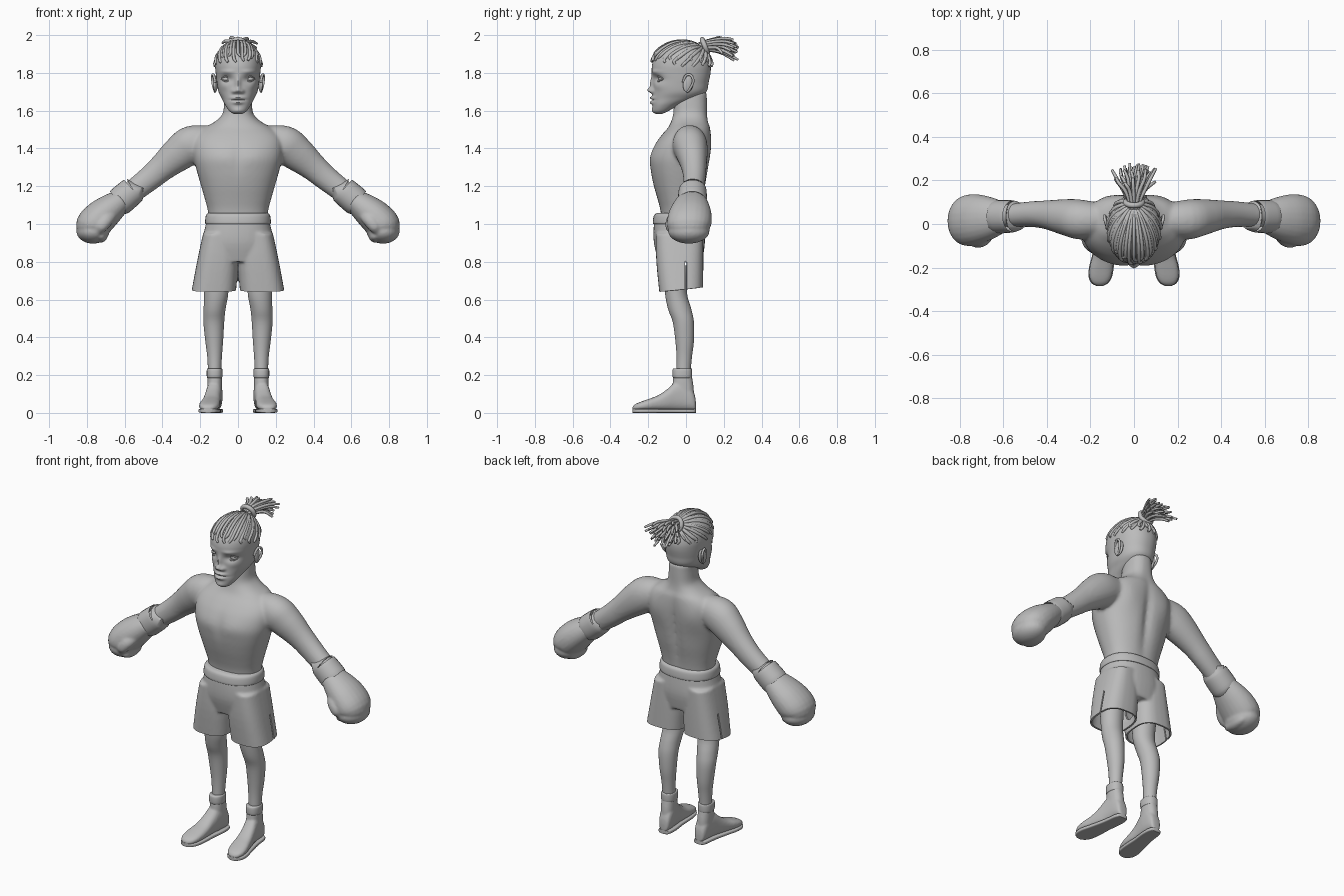
import bpy, bmesh, math, random
from mathutils import Vector, Matrix

random.seed(4)
if "Cube" in bpy.data.objects:
    bpy.data.objects.remove(bpy.data.objects["Cube"])

clay = bpy.data.materials.new("clay_grey")
clay.use_nodes = True
clay.diffuse_color = (0.5, 0.5, 0.5, 1)
clay.node_tree.nodes["Principled BSDF"].inputs["Base Color"].default_value = (0.5, 0.5, 0.5, 1)


def spline(keys, steps):
    """Catmull-Rom interpolation of equal-length tuples."""
    out = []
    for i in range(len(keys) - 1):
        a, b, c, d = (keys[min(max(i + k, 0), len(keys) - 1)] for k in (-1, 0, 1, 2))
        for s in range(steps):
            t = s / steps
            out.append(tuple(q + 0.5 * t * (r - p + t * (2 * p - 5 * q + 4 * r - w + t * (3 * (q - r) + w - p)))
                             for p, q, r, w in zip(a, b, c, d)))
    return out + [keys[-1]]


def loft(bm, frames, sides=32, power=2.3):
    """Skin superellipse sections given as (centre, half axis u, half axis v)."""
    rings = []
    for c, u, v in frames:
        ring = []
        for i in range(sides):
            a = 2 * math.pi * i / sides
            ca, sa = math.cos(a), math.sin(a)
            ring.append(bm.verts.new(c + u * math.copysign(abs(ca) ** (2 / power), ca)
                                     + v * math.copysign(abs(sa) ** (2 / power), sa)))
        rings.append(ring)
    for lo, hi in zip(rings, rings[1:]):
        for i in range(sides):
            j = (i + 1) % sides
            bm.faces.new((lo[i], lo[j], hi[j], hi[i]))
    bm.faces.new(rings[0])
    bm.faces.new(rings[-1])


def upright(bm, keys, steps=4, **kw):
    """Sections stacked in z: (z, front y, back y, half width, centre x)."""
    loft(bm, [(Vector((x, (f + b) / 2, z)), Vector((w, 0, 0)), Vector((0, (b - f) / 2, 0)))
              for z, f, b, w, x in spline(keys, steps)], **kw)


def tube(bm, keys, flat=1.0, side=1):
    """Round limb through (x, y, z, radius)."""
    pts = spline([(side * x, y, z, r) for x, y, z, r in keys], 4)
    y_axis = Vector((0, 1, 0))
    frames = []
    for i, p in enumerate(pts):
        t = Vector(pts[min(i + 1, len(pts) - 1)][:3]) - Vector(pts[max(i - 1, 0)][:3])
        frames.append((Vector(p[:3]), t.cross(y_axis).normalized() * p[3], y_axis * p[3] * flat))
    loft(bm, frames, sides=24, power=2.1)


def ball(bm, loc, radii, rot=None):
    m = Matrix.Translation(loc) @ (rot or Matrix()) @ Matrix.Diagonal((*radii, 1))
    bmesh.ops.create_uvsphere(bm, u_segments=24, v_segments=16, radius=1, matrix=m)


def sculpt(bm, bumps, back=False):
    """Push the front or back along y with soft symmetric bumps."""
    for v in bm.verts:
        if (v.co.y > 0) == back:
            x, z = abs(v.co.x), v.co.z
            v.co.y += sum(d * math.exp(-((x - bx) / sx) ** 2 - ((z - bz) / sz) ** 2)
                          for bx, bz, sx, sz, d in bumps)


def smooth(obj):
    bpy.ops.object.select_all(action='DESELECT')
    obj.select_set(True)
    bpy.context.view_layer.objects.active = obj
    bpy.ops.object.shade_smooth_by_angle(angle=math.radians(50))


def finish(name, bm, voxel=0, relax=0, mirror=False):
    bmesh.ops.recalc_face_normals(bm, faces=bm.faces)
    mesh = bpy.data.meshes.new(name)
    bm.to_mesh(mesh)
    bm.free()
    obj = bpy.data.objects.new(name, mesh)
    bpy.context.collection.objects.link(obj)
    if voxel:
        m = obj.modifiers.new("blend", 'REMESH')
        m.mode, m.voxel_size = 'VOXEL', voxel
    if relax:
        m = obj.modifiers.new("relax", 'SMOOTH')
        m.iterations, m.factor = relax, 0.5
    if mirror:
        m = obj.modifiers.new("mirror", 'MIRROR')
        m.use_mirror_merge = False
    bake(obj)
    return obj


def bake(obj):
    dg = bpy.context.evaluated_depsgraph_get()
    obj.data = bpy.data.meshes.new_from_object(obj.evaluated_get(dg))
    obj.modifiers.clear()
    obj.data.materials.clear()
    obj.data.materials.append(clay)
    smooth(obj)


def strands(name, paths, radius):
    """Round cords, one spline per path of points."""
    cu = bpy.data.curves.new(name, 'CURVE')
    cu.dimensions, cu.bevel_depth, cu.bevel_resolution = '3D', radius, 2
    cu.resolution_u, cu.use_fill_caps = 4, True
    for path in paths:
        sp = cu.splines.new('NURBS')
        sp.points.add(len(path) - 1)
        for p, co in zip(sp.points, path):
            p.co = (*co, 1)
        sp.points[-1].radius = 0.7
        sp.use_endpoint_u, sp.order_u = True, 3
    cu.materials.append(clay)
    bpy.context.collection.objects.link(bpy.data.objects.new(name, cu))


# Torso, neck and arms blended into one body
bm = bmesh.new()
upright(bm, [(0.98, -.125, .07, .15, 0), (1.07, -.135, .08, .16, 0), (1.13, -.15, .09, .175, 0),
             (1.2, -.17, .105, .195, 0), (1.28, -.187, .118, .218, 0), (1.35, -.19, .128, .235, 0),
             (1.42, -.165, .134, .24, 0), (1.47, -.13, .134, .225, 0), (1.51, -.095, .13, .18, 0),
             (1.54, -.08, .12, .125, 0), (1.58, -.068, .114, .083, 0), (1.64, -.063, .112, .073, 0),
             (1.7, -.05, .11, .07, 0)], sides=48)
sculpt(bm, [(0, 1.3, .03, .2, -.02), (.13, 1.4, .06, .08, .01)], back=True)
sculpt(bm, [(0, 1.35, .02, .08, .006), (.09, 1.36, .06, .05, -.005)])
for s in (-1, 1):
    tube(bm, [(.13, .02, 1.44, .08), (.24, .02, 1.42, .102), (.31, .03, 1.375, .094), (.4, .042, 1.3, .074),
              (.47, .045, 1.24, .066), (.56, .04, 1.17, .06), (.63, .035, 1.115, .055)], 0.9, s)
finish("body", bm, 0.009, 8)

# Boxing gloves: fist curled inwards, thumb in front, wrist cuff
bm = bmesh.new()
tube(bm, [(.61, .03, 1.13, .058), (.67, .025, 1.085, .078), (.73, .02, 1.035, .09),
          (.775, .015, .985, .087), (.778, .012, .945, .055)], 1.3)
ball(bm, (.768, .015, .962), (.088, .11, .066))
ball(bm, (.725, .01, .936), (.034, .085, .034))
tube(bm, [(.655, -.03, 1.07, .03), (.69, -.065, 1.03, .036), (.725, -.075, .985, .034), (.74, -.07, .955, .02)])
finish("boxing_glove", bm, 0.007, 6, True)
bm = bmesh.new()
tube(bm, [(.555, .035, 1.18, .066), (.56, .035, 1.175, .074), (.625, .033, 1.12, .076), (.634, .033, 1.113, .066)])
finish("glove_cuff", bm, mirror=True)

# Boxing shorts: pelvis and two flared legs, hollow below, slit at each side
bm = bmesh.new()
upright(bm, [(1.04, -.16, .088, .16, 0), (1.0, -.17, .094, .17, 0), (.9, -.17, .1, .19, 0),
             (.8, -.145, .085, .19, 0)], sides=48)
for s in (-1, 1):
    upright(bm, [(.95, -.16, .092, .085, s * .1), (.8, -.157, .092, .108, s * .109),
                 (.6, -.137, .09, .12, s * .134)], power=2.8)
shorts = finish("shorts", bm, 0.008, 5)
bm = bmesh.new()
bm.from_mesh(shorts.data)


def slice_at(co, no, clear):
    bmesh.ops.bisect_plane(bm, geom=bm.verts[:] + bm.edges[:] + bm.faces[:],
                           plane_co=co, plane_no=no, clear_outer=clear)


slice_at((0, 0, .655), (0, .1, -1), True)
for y in (-.004, .004):
    slice_at((0, y, 0), (0, 1, 0), False)
slit = [f for f in bm.faces if abs(f.calc_center_median().y) < .004
        and f.calc_center_median().z < .8 and abs(f.calc_center_median().x) > .16]
bmesh.ops.delete(bm, geom=slit, context='FACES')
bm.to_mesh(shorts.data)
bm.free()
m = shorts.modifiers.new("cloth", 'SOLIDIFY')
m.thickness, m.offset = 0.01, -1
bake(shorts)
bm = bmesh.new()
upright(bm, [(1.0, -.168, .092, .165, 0), (1.005, -.176, .1, .174, 0), (1.045, -.17, .096, .17, 0),
             (1.058, -.155, .085, .158, 0)], sides=48)
finish("waistband", bm)

# Legs
bm = bmesh.new()
upright(bm, [(.78, -.12, .02, .068, .118), (.64, -.112, .005, .064, .115), (.55, -.095, .028, .058, .124),
             (.48, -.07, .042, .055, .128), (.38, -.056, .042, .047, .126), (.3, -.05, .032, .039, .124),
             (.22, -.05, .025, .035, .124), (.14, -.05, .025, .035, .124)], power=2)
finish("leg", bm, mirror=True)
bm = bmesh.new()
upright(bm, [(.185, -.06, .025, .034, .124), (.19, -.07, .032, .041, .124), (.23, -.07, .032, .041, .124),
             (.236, -.06, .025, .034, .124)])
finish("sock_cuff", bm, mirror=True)

# Shoes: lofted from heel to toe, ankle blended in, thin sole below
foot = [(.052, .12, .015, .06), (.045, .12, .03, .1), (.02, .121, .038, .15), (-.02, .123, .041, .175),
        (-.06, .128, .042, .162), (-.1, .135, .044, .125), (-.15, .142, .049, .092), (-.2, .15, .054, .073),
        (-.245, .155, .05, .057), (-.272, .157, .035, .044), (-.284, .158, .014, .03)]
bm = bmesh.new()
loft(bm, [(Vector((x, y, h / 2 + .006)), Vector((w, 0, 0)), Vector((0, 0, h / 2 - .006)))
          for y, x, w, h in spline(foot, 4)], power=2.5)
upright(bm, [(.06, -.06, .044, .038, .122), (.14, -.07, .04, .039, .123), (.2, -.066, .03, .038, .124)])
finish("shoe", bm, 0.006, 4, True)
bm = bmesh.new()
loft(bm, [(Vector((x, y, .011)), Vector((w + .003, 0, 0)), Vector((0, 0, .011)))
          for y, x, w, h in spline(foot, 4)], power=5)
finish("sole", bm, mirror=True)

# Head with sculpted face
bm = bmesh.new()
upright(bm, [(1.583, -.16, -.125, .022, 0), (1.597, -.174, -.09, .045, 0), (1.63, -.178, -.03, .068, 0),
             (1.665, -.178, .06, .086, 0), (1.7, -.174, .108, .103, 0), (1.75, -.174, .12, .112, 0),
             (1.8, -.18, .13, .118, 0), (1.84, -.18, .13, .121, 0), (1.88, -.167, .118, .116, 0),
             (1.92, -.137, .092, .097, 0), (1.95, -.09, .05, .065, 0), (1.965, -.04, 0, .02, 0)],
        steps=8, sides=128, power=2.2)
sculpt(bm, [(0, 1.745, .014, .035, -.016), (0, 1.708, .018, .016, -.026), (.022, 1.702, .012, .011, -.014),
            (.062, 1.768, .03, .018, .02), (.06, 1.806, .035, .011, -.007), (0, 1.668, .03, .008, -.014),
            (0, 1.643, .026, .009, -.014), (0, 1.656, .036, .003, .007), (0, 1.6, .025, .014, -.006),
            (.078, 1.728, .025, .02, -.005)])
finish("head", bm)
bm = bmesh.new()
ball(bm, (.062, -.127, 1.768), (.024, .02, .013))
finish("eye", bm, mirror=True)
strands("eyelids", [[(s * x, y, 1.768 + k * h) for x, y, h in
                     ((.036, -.14, 0), (.05, -.149, .013), (.072, -.147, .014), (.09, -.12, 0))]
                    for s in (-1, 1) for k in (-1, 1)], 0.004)

# Ears with a raised rim
bm = bmesh.new()
ball(bm, (.119, .012, 1.742), (.011, .028, .046), Matrix.Rotation(.25, 4, 'Z') @ Matrix.Rotation(-.2, 4, 'X'))
finish("ear", bm, mirror=True)
strands("ear_rims", [[(s * x, y, z) for x, y, z in
                      ((.12, -.014, 1.75), (.127, -.008, 1.785), (.134, .022, 1.795), (.137, .042, 1.765),
                       (.13, .03, 1.725), (.122, .006, 1.698))] for s in (-1, 1)], 0.007)

# Locks laid over the skull and gathered at the tie
skull, radii, knot = Vector((0, -.025, 1.82)), Vector((.122, .16, .148)), Vector((0, .09, 1.935))


def on_skull(p, lift=1.035):
    d = Vector((a / b for a, b in zip(p - skull, radii))).normalized() * lift
    return skull + d * radii


locks, count = [], 34
for i in range(count):
    a = 2 * math.pi * (i + .5) / count
    up = .2 + .17 * max(0, -math.sin(a)) + (.17 if i % 2 else 0) + random.uniform(-.04, .04)
    ring = math.cos(up)
    tip = skull + Vector((math.cos(a) * ring, math.sin(a) * ring, math.sin(up))) * radii
    path = [on_skull(tip.lerp(knot, t)) for t in (1, .8, .6, .4, .2, .08)]
    sway = Vector((-math.sin(a), math.cos(a), 0)) * random.choice((-.012, .012))
    locks.append(path + [on_skull(tip + sway * .2), on_skull(tip + sway + Vector((0, 0, -.012)), 1.02)])
strands("scalp_locks", locks, 0.0085)

# Hair tie and loose tail of locks
bpy.ops.mesh.primitive_torus_add(major_radius=.038, minor_radius=.013, major_segments=32, minor_segments=12,
                                 location=(0, .1, 1.942), rotation=(math.radians(-68), 0, 0))
tie = bpy.context.object
tie.name = "hair_tie"
tie.data.materials.append(clay)
smooth(tie)
tail = []
for i in range(30):
    a, r = i * 2.4, math.sqrt((i + .5) / 30)
    x, z = math.cos(a) * r, math.sin(a) * r
    reach = .285 - .09 * r * random.random() - .03 * abs(x)
    end = Vector((x * .115, reach, 1.925 + z * .065))
    mid = Vector((x * .06, .16, 1.95 + z * .036))
    tail.append([knot + Vector((x * .022, -.02, z * .022)), Vector((x * .03, .11, 1.945 + z * .028)), mid,
                 mid.lerp(end, .6) + Vector((random.uniform(-.012, .012), 0, .008)), end])
strands("tail_locks", tail, 0.0085)
